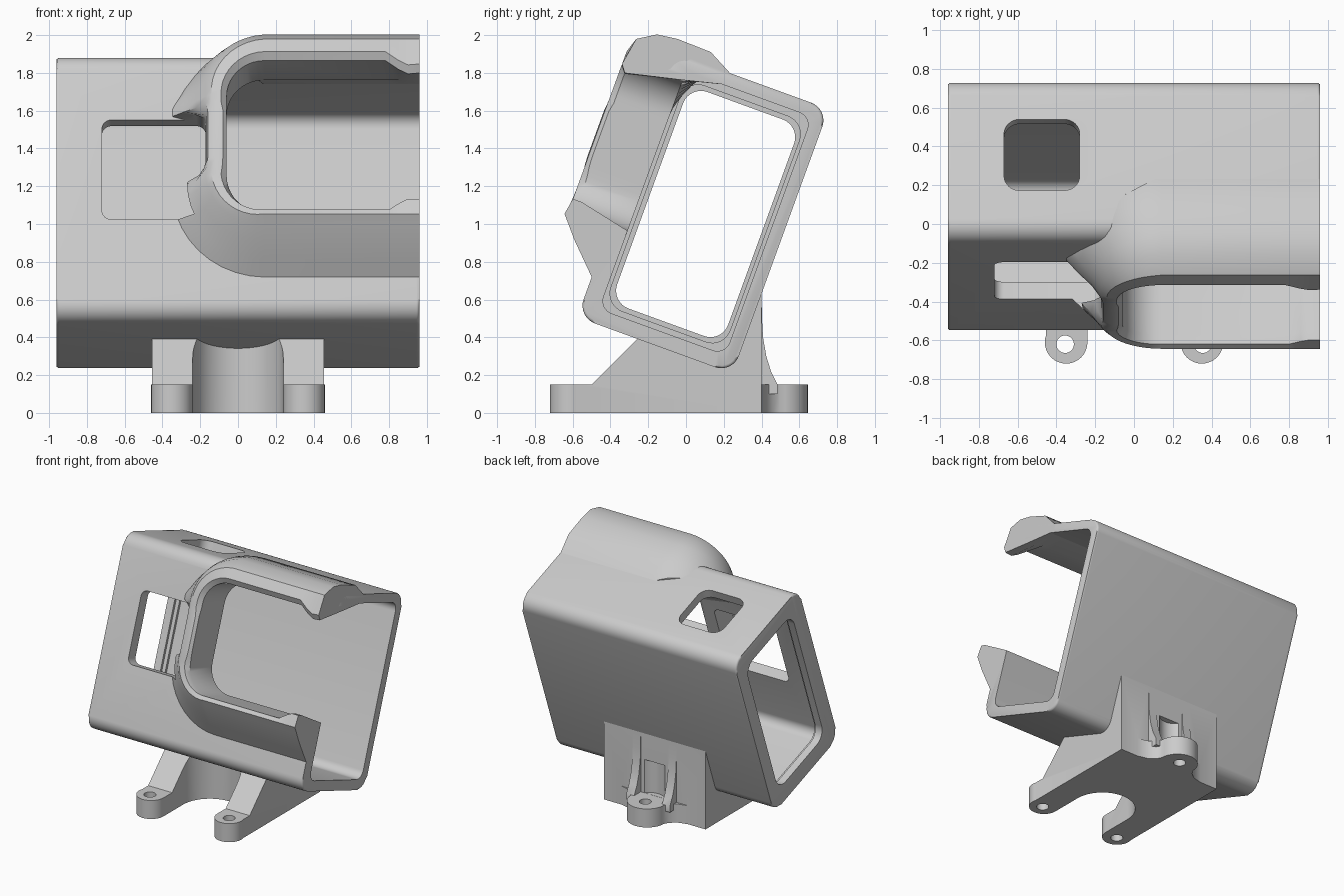
import bpy, bmesh, math
from mathutils import Vector

cube = bpy.data.objects.get("Cube")
if cube:
    bpy.data.objects.remove(cube)

TILT = math.radians(20)
C, S = math.cos(TILT), math.sin(TILT)

grey = bpy.data.materials.new("light grey plastic")
grey.use_nodes = True
COLOUR = (0.6, 0.6, 0.6, 1)
grey.diffuse_color = COLOUR
grey.node_tree.nodes["Principled BSDF"].inputs["Base Color"].default_value = COLOUR


# Axis mappings: the case uses tilted u (depth) and v (height)
def tilted(x, u, v):
    return Vector((x, u * C + v * S, -u * S + v * C))

def end_on(a, b, c):      # outline in u, v, extruded along x
    return tilted(c, a, b)

def front_on(a, b, c):    # outline in x, v, extruded along u
    return tilted(a, c, b)

def top_on(a, b, c):      # outline in x, u, extruded along v
    return tilted(a, b, c)

def side_on(a, b, c):     # outline in y, z, extruded along x
    return Vector((c, a, b))

def plan(a, b, c):        # outline in x, y, extruded along z
    return Vector((a, b, c))


def make(name, bm):
    bmesh.ops.recalc_face_normals(bm, faces=bm.faces)
    mesh = bpy.data.meshes.new(name)
    bm.to_mesh(mesh)
    bm.free()
    mesh.materials.append(grey)
    obj = bpy.data.objects.new(name, mesh)
    bpy.context.collection.objects.link(obj)
    return obj


def loft(name, rings, cap_bevel=0):
    bm = bmesh.new()
    rows = [[bm.verts.new(p) for p in ring] for ring in rings]
    n = len(rows[0])
    for r, s in zip(rows, rows[1:]):
        for i in range(n):
            j = (i + 1) % n
            bm.faces.new((r[i], r[j], s[j], s[i]))
    caps = [bm.faces.new(rows[0]), bm.faces.new(rows[-1])]
    if cap_bevel:
        edges = [e for f in caps for e in f.edges]
        bmesh.ops.bevel(bm, geom=edges, offset=cap_bevel, segments=3,
                        profile=0.5, affect='EDGES')
    return make(name, bm)


def prism(name, pts, lo, hi, axes, cap_bevel=0):
    return loft(name, [[axes(a, b, c) for a, b in pts] for c in (lo, hi)], cap_bevel)


def rounded(a0, a1, b0, b1, r, seg=8):
    corners = [(a1 - r, b1 - r), (a0 + r, b1 - r), (a0 + r, b0 + r), (a1 - r, b0 + r)]
    pts = []
    for k, (a, b) in enumerate(corners):
        for i in range(seg + 1):
            t = math.pi / 2 * (k + i / seg)
            pts.append((a + r * math.cos(t), b + r * math.sin(t)))
    return pts


def disc(x, y, r, seg=32):
    return [(x + r * math.cos(2 * math.pi * i / seg), y + r * math.sin(2 * math.pi * i / seg))
            for i in range(seg)]


def combine(obj, others, operation, keep=False):
    for o in others:
        m = obj.modifiers.new("cut", 'BOOLEAN')
        m.operation, m.solver, m.object = operation, 'EXACT', o
    deps = bpy.context.evaluated_depsgraph_get()
    mesh = bpy.data.meshes.new_from_object(obj.evaluated_get(deps))
    obj.modifiers.clear()
    obj.data = mesh
    if not keep:
        for o in others:
            bpy.data.objects.remove(o)


# Tilted case with its cavity, end flange and windows
case = prism("case", rounded(-.715, .16, .28, 1.77, .1), -.96, .96, end_on, .015)
window = prism("front_window_cutter", rounded(-.72, -.17, .83, 1.39, .05), -.8, -.5, front_on)
combine(case, [
    prism("cavity", rounded(-.62, .09, .36, 1.70, .07), -.87, 1.1, end_on),
    prism("end_opening", rounded(-.575, .05, .415, 1.635, .1), -1.1, -.8, end_on),
    prism("end_recess", rounded(-.6, .07, .39, 1.66, .1), -.9, -.83, end_on),
    prism("lens_opening", rounded(-.08, 1.3, .78, 1.67, .2), -.9, -.5, front_on),
    prism("top_window", rounded(-.67, -.28, -.46, -.07, .08), 1.5, 1.9, top_on),
], 'DIFFERENCE')
combine(case, [window], 'DIFFERENCE', keep=True)

# Lens hood: a C-shaped sweep of blended sections, each point is (u, outward offset)
TOP = [(-.62, 0), (-.92, 0), (-.95, .04), (-.925, .12), (-.83, .18),
       (-.72, .195), (-.53, .19), (-.377, .11), (-.377, .06)]
FLARE = [(-.62, 0), (-.92, 0), (-.95, .03), (-.945, .08), (-.92, .11),
         (-.85, .16), (-.78, .23), (-.70, .30), (-.64, .30)]
SIDE = [(-.62, 0), (-.93, 0), (-.95, .02), (-.955, .05), (-.93, .10),
        (-.87, .11), (-.79, .112), (-.70, .115), (-.64, .115)]
BOTTOM = [(-.62, 0), (-.90, 0), (-.95, 0), (-.965, .03), (-.93, .07),
          (-.87, .14), (-.79, .22), (-.70, .31), (-.64, .31)]
rings = []


def station(x, v, angle, sec, other=None, w=0, knob=0):
    nx, nv = math.cos(angle), math.sin(angle)
    ring = []
    for i, (u, d) in enumerate(sec):
        if other:
            u += (other[i][0] - u) * w
            d += (other[i][1] - d) * w
        if i in (1, 2):
            d -= knob
        ring.append(tilted(x + nx * d, u, v + nv * d))
    rings.append(ring)


def corner(x, v, r, a0, a1, sec, other, seg=10):
    for i in range(seg + 1):
        a = math.radians(a0 + (a1 - a0) * i / seg)
        station(x + r * math.cos(a), v + r * math.sin(a), a, sec, other, i / seg)


UP, LEFT, DOWN = math.pi / 2, math.pi, 1.5 * math.pi
for x, knob in ((.96, .07), (.9, .075), (.85, .05), (.78, 0)):
    station(x, 1.65, UP, TOP, knob=knob)
corner(.14, 1.45, .2, 90, 180, TOP, FLARE)
station(-.06, 1.41, LEFT, FLARE)
station(-.06, 1.36, LEFT, SIDE)
station(-.06, 1.1, LEFT, SIDE)
station(-.06, 1.05, LEFT, SIDE, FLARE, .3)
corner(.14, 1.0, .2, 180, 270, FLARE, BOTTOM)
for x, knob in ((.8, 0), (.86, .04), (.9, .06), (.96, .06)):
    station(x, .8, DOWN, BOTTOM, knob=knob)
hood = loft("lens_hood", rings)
combine(hood, [window], 'DIFFERENCE')

# Mounting base: sloped block, front ears, rear lug and gussets
base = prism("mounting_base", [(-.61, 0), (-.61, .15), (-.5, .15), (-.23, .42), (.227, .258),
                               (.37, .65), (.4, .64), (.4, 0)], -.455, .455, side_on)
lug = [(.3, .38), (.3, .4), (.22, .42), (.17, .46)]
lug += [(.15 * math.cos(t), .495 + .15 * math.sin(t))
        for t in (math.pi * i / 16 for i in range(17))]
lug += [(-.17, .46), (-.22, .42), (-.3, .4), (-.3, .38)]
added = [prism("rear_lug", lug, 0, .15, plan)]
gusset = [(.36, .1), (.36, .62), (.4, .62), (.402, .5), (.408, .4),
          (.425, .3), (.45, .22), (.485, .15), (.485, .1)]
for s in (-1, 1):
    added.append(prism("front_ear", disc(s * .35, -.61, .11), 0, .15, plan))
    added.append(prism("gusset", gusset, s * .16 - .035, s * .16 + .035, side_on))
combine(base, added, 'UNION')

# Screw holes and the rounded gap between the ears
gap = [(.24 * math.cos(t), -.36 + .24 * math.sin(t))
       for t in (math.pi * i / 24 for i in range(25))] + [(-.24, -.9), (.24, -.9)]
cuts = [prism("gap", gap, -.1, .6, plan),
        prism("rear_screw_hole", disc(0, .52, .045), -.1, .3, plan),
        prism("rear_driver_scoop", disc(0, .47, .115), .151, .42, plan)]
for s in (-1, 1):
    cuts.append(prism("ear_hole", disc(s * .355, -.62, .045), -.1, .3, plan))
combine(base, cuts, 'DIFFERENCE')

# Smooth rounded areas and keep crisp edges
for obj in (case, hood, base):
    obj.data.shade_smooth()
    obj.data.set_sharp_from_angle(angle=math.radians(35))
